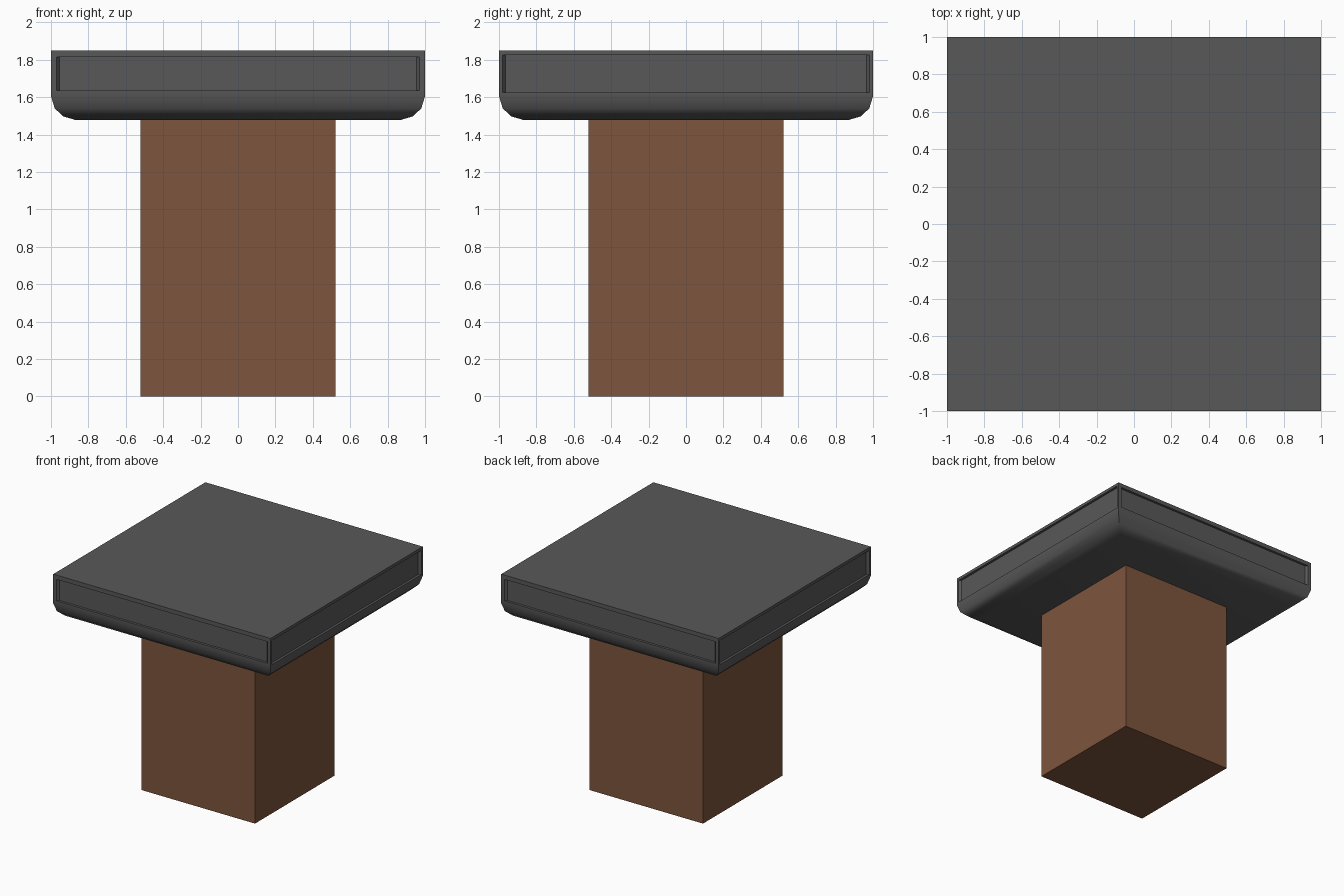
import bpy, bmesh, math
from mathutils import Matrix, Vector

if "Cube" in bpy.data.objects:
    bpy.data.objects.remove(bpy.data.objects["Cube"])


def material(name, rgb):
    m = bpy.data.materials.new(name)
    m.diffuse_color = (*rgb, 1)
    m.use_nodes = True
    m.node_tree.nodes["Principled BSDF"].inputs["Base Color"].default_value = m.diffuse_color
    return m


def finish(bm, name, mat):
    bmesh.ops.remove_doubles(bm, verts=bm.verts, dist=1e-4)
    bmesh.ops.recalc_face_normals(bm, faces=bm.faces)
    me = bpy.data.meshes.new(name)
    bm.to_mesh(me)
    bm.free()
    me.materials.append(mat)
    ob = bpy.data.objects.new(name, me)
    bpy.context.collection.objects.link(ob)
    return ob


grey = material("dark grey", (0.098, 0.098, 0.098))
brown = material("brown", (0.205, 0.09, 0.047))

# Square column
bm = bmesh.new()
bmesh.ops.create_cube(bm, size=1, matrix=Matrix.Translation((0, 0, 0.74))
                      @ Matrix.Diagonal((1.045, 1.045, 1.48, 1)))
finish(bm, "column", brown)

# Slab: half width and height from the underside to the straight side
PROFILE = [(0.87, 1.478), (0.935, 1.497), (0.98, 1.54), (1.0, 1.605)]
TOP = 1.85
DEPTH = 0.02
bm = bmesh.new()


def face(points, rot):
    bm.faces.new([bm.verts.new(rot @ Vector(p)) for p in points])


def rect(hw, z0, z1, y):
    return [(-hw, y, z0), (hw, y, z0), (hw, y, z1), (-hw, y, z1)]


for i in range(4):
    rot = Matrix.Rotation(i * math.pi / 2, 3, 'Z')
    # Rounded lower edge
    for (a, za), (b, zb) in zip(PROFILE, PROFILE[1:]):
        face([(-a, -a, za), (a, -a, za), (b, -b, zb), (-b, -b, zb)], rot)
    # Side frame, recess walls and recessed panel
    hw, z0, z1 = (0.97, 1.635, 1.815) if i % 2 == 0 else (0.98, 1.625, 1.825)
    rings = [rect(1, PROFILE[-1][1], TOP, -1), rect(hw, z0, z1, -1),
             rect(hw - 0.015, z0, z1, DEPTH - 1)]
    for r, s in zip(rings, rings[1:]):
        for k in range(4):
            n = (k + 1) % 4
            face([r[k], r[n], s[n], s[k]], rot)
    face(rings[-1], rot)

# Top and underside
for h, z in ((1, TOP), PROFILE[0]):
    face([(-h, -h, z), (h, -h, z), (h, h, z), (-h, h, z)], Matrix.Identity(3))
slab = finish(bm, "slab_top", grey)

bpy.context.view_layer.objects.active = slab
slab.select_set(True)
bpy.ops.object.shade_smooth_by_angle(angle=math.radians(40))
